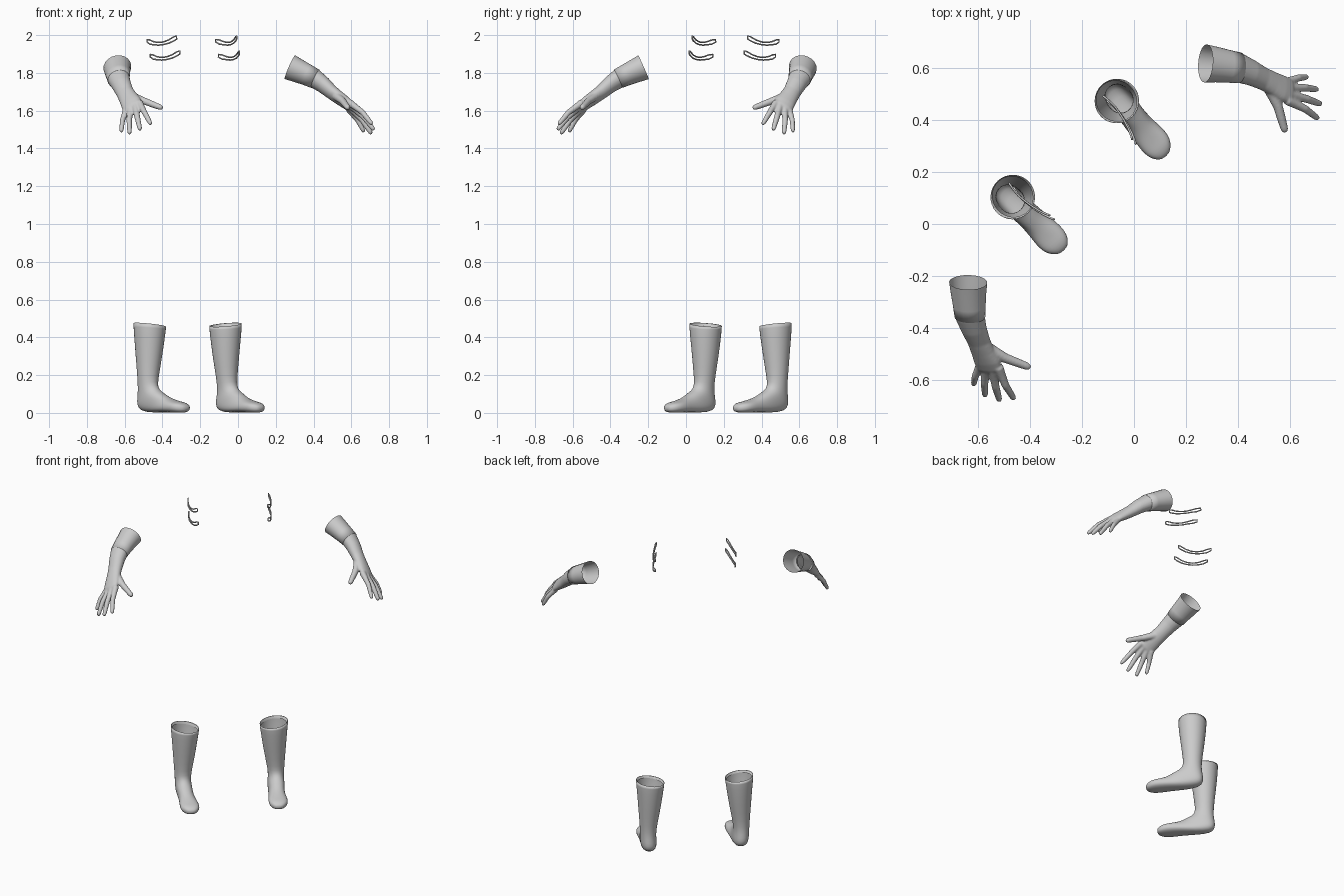
import bpy, bmesh, math
from mathutils import Vector as V

if "Cube" in bpy.data.objects:
    bpy.data.objects.remove(bpy.data.objects["Cube"])

TURN = math.radians(42.7)      # the figure faces front-right
PALM_W = V((.6, .67, -.44))    # across the palm, index to little finger


def finish(name, bm):
    bmesh.ops.recalc_face_normals(bm, faces=bm.faces)
    me = bpy.data.meshes.new(name)
    bm.to_mesh(me)
    bm.free()
    ob = bpy.data.objects.new(name, me)
    bpy.context.collection.objects.link(ob)
    ob.rotation_euler.z = TURN
    for p in me.polygons:
        p.use_smooth = True
    return ob


def loft(bm, rings, cap_start=False, cap_end=False, loop=False):
    vs = [[bm.verts.new(p) for p in r] for r in rings]
    n = len(vs[0])
    pairs = list(zip(vs, vs[1:])) + ([(vs[-1], vs[0])] if loop else [])
    for a, b in pairs:
        for i in range(n):
            j = (i + 1) % n
            bm.faces.new((a[i], a[j], b[j], b[i]))
    if cap_start:
        bm.faces.new(vs[0])
    if cap_end:
        bm.faces.new(vs[-1])


def tube_rings(pts, radii, s, n=14, loop=False, side=PALM_W):
    """Elliptical rings along a path; radii are (across, thick) pairs."""
    pts = [V(p) for p in pts]
    out, m = [], len(pts)
    for i, p in enumerate(pts):
        a = pts[(i - 1) % m] if loop else pts[max(i - 1, 0)]
        b = pts[(i + 1) % m] if loop else pts[min(i + 1, m - 1)]
        t = (b - a).normalized()
        w = (side - t * side.dot(t)).normalized()
        u = t.cross(w)
        rw, rn = radii[i]
        ring = []
        for k in range(n):
            c = 2 * math.pi * k / n
            q = p + w * rw * math.cos(c) + u * rn * math.sin(c)
            ring.append((s * q.x, q.y, q.z))
        out.append(ring)
    return out


# Boot rings: back/bottom point (y, z), front/top point (y, z), half width, centre x
BOOT = [((.476, .45), (.312, .45), .078, .266), ((.482, .485), (.303, .480), .092, .267),
        ((.480, .42), (.307, .42), .084, .267), ((.468, .30), (.322, .30), .071, .271),
        ((.453, .18), (.338, .18), .055, .278), ((.452, .12), (.335, .145), .050, .280),
        ((.461, .075), (.315, .122), .050, .279), ((.463, .04), (.285, .106), .051, .277),
        ((.445, .008), (.255, .09), .050, .275), ((.36, .0), (.225, .077), .049, .270),
        ((.27, .004), (.195, .068), .055, .267), ((.20, .0), (.17, .061), .061, .266),
        ((.15, .0), (.143, .056), .055, .265), ((.125, .003), (.121, .047), .038, .263),
        ((.109, .012), (.107, .034), .018, .262)]


def boot(s, label):
    bm, rings, n = bmesh.new(), [], 16
    for i, (b, f, w, cx) in enumerate(BOOT):
        ex = .8 if i > 6 else 1
        cx += .006
        ring = []
        for k in range(n):
            t = 2 * math.pi * k / n
            c, sn = math.cos(t), math.sin(t)
            c = math.copysign(abs(c) ** ex, c)
            sn = math.copysign(abs(sn) ** ex, sn)
            tilt = .15 * w * sn if i < 2 else 0      # rim is higher outside
            ring.append((s * (cx + w * sn), (b[0] + f[0]) / 2 + (f[0] - b[0]) / 2 * c,
                         (b[1] + f[1]) / 2 + (f[1] - b[1]) / 2 * c + tilt))
        rings.append(ring)
    loft(bm, rings, cap_end=True)
    ob = finish(label + "_boot", bm)
    m = ob.modifiers.new("sub", "SUBSURF")
    m.levels = m.render_levels = 1


# Thumb and fingers: base, middle, tip, radius
FINGERS = [((.757, -.050, 1.643), (.785, -.120, 1.592), (.797, -.184, 1.527), .0152),
           ((.775, -.035, 1.632), (.816, -.098, 1.566), (.843, -.150, 1.497), .0156),
           ((.790, -.018, 1.618), (.839, -.060, 1.550), (.872, -.099, 1.476), .0152),
           ((.802, .003, 1.606), (.847, -.016, 1.550), (.875, -.037, 1.486), .0142),
           ((.740, .038, 1.680), (.714, -.045, 1.650), (.668, -.136, 1.613), .0190)]
START = V((.703, .172, 1.774))


def glove(s, label):
    # Forearm end, wrist and palm
    bm = bmesh.new()
    path = [(.690, .188, 1.783), START, (.727, .122, 1.737), (.745, .075, 1.697),
            (.760, .035, 1.668), (.775, -.003, 1.642), (.787, -.030, 1.620), (.793, -.044, 1.611)]
    rad = [(.061, .051), (.060, .050), (.052, .043), (.047, .036),
           (.050, .032), (.055, .027), (.054, .022), (.045, .013)]
    loft(bm, tube_rings(path, rad, s, 20), True, True)
    # Fingers and thumb
    for a, b, c, r in FINGERS:
        a, b, c = V(a), V(b), V(c)
        pts = [a, a.lerp(b, .5), b, b.lerp(c, .5), b.lerp(c, .85), b.lerp(c, .96), c]
        rr = [r * k for k in (1.3, 1.1, 1, .9, .8, .6, .3)]
        loft(bm, tube_rings(pts, [(q, q) for q in rr], s, 12), True, True)
    ob = finish(label + "_hand", bm)
    # Fuse into one skin, then open the forearm end inside the cuff
    m = ob.modifiers.new("fuse", "REMESH")
    m.mode, m.voxel_size, m.use_smooth_shade = "VOXEL", .005, True
    m = ob.modifiers.new("soften", "SMOOTH")
    m.factor, m.iterations = .5, 5
    dg = bpy.context.evaluated_depsgraph_get()
    me = bpy.data.meshes.new_from_object(ob.evaluated_get(dg))
    ob.modifiers.clear()
    bm = bmesh.new()
    bm.from_mesh(me)
    d = V((s * .57, -.70, -.42))
    o = V((s * START.x, START.y, START.z))
    bmesh.ops.delete(bm, geom=[v for v in bm.verts if (v.co - o).dot(d) < 0], context="VERTS")
    bm.to_mesh(ob.data)
    bm.free()
    for p in ob.data.polygons:
        p.use_smooth = True
    # Open flared cuff with a small step onto the hand
    bm = bmesh.new()
    path = [(.622, .268, 1.830), (.650, .236, 1.811), (.680, .199, 1.790), (.708, .165, 1.769)]
    rad = [(.075, .068), (.070, .062), (.065, .056), (.061, .0515)]
    rings = tube_rings(path, rad, s, 20)
    c = V((s * path[3][0], path[3][1], path[3][2]))
    rings.append([tuple(c + (V(p) - c) * .94) for p in rings[3]])
    loft(bm, rings)
    finish(label + "_cuff", bm)


# Thin closed wire loops that follow the side of the head
ARC = [(.247, .438, 1.966), (.251, .412, 1.959), (.253, .380, 1.953), (.249, .348, 1.950),
       (.243, .315, 1.953), (.234, .283, 1.962), (.223, .254, 1.977), (.216, .241, 1.983)]
HALF = [.007, .011, .008, .007, .007, .009, .011, .008]


def wire_loop(s, label, shift):
    pts = [V(p) + V((0, 0, h)) + shift for p, h in zip(ARC, HALF)]
    pts += [V(p) - V((0, 0, h)) + shift for p, h in reversed(list(zip(ARC, HALF)))]
    bm = bmesh.new()
    loft(bm, tube_rings(pts, [(.004, .004)] * len(pts), s, 8, True, V((1, 0, 0))), loop=True)
    finish(label, bm)


for s, label in ((1, "left"), (-1, "right")):
    boot(s, label)
    glove(s, label)
    wire_loop(s, label + "_upper_loop", V((0, .004, .004)))
    wire_loop(s, label + "_lower_loop", V((-.002, -.019, -.075)))
